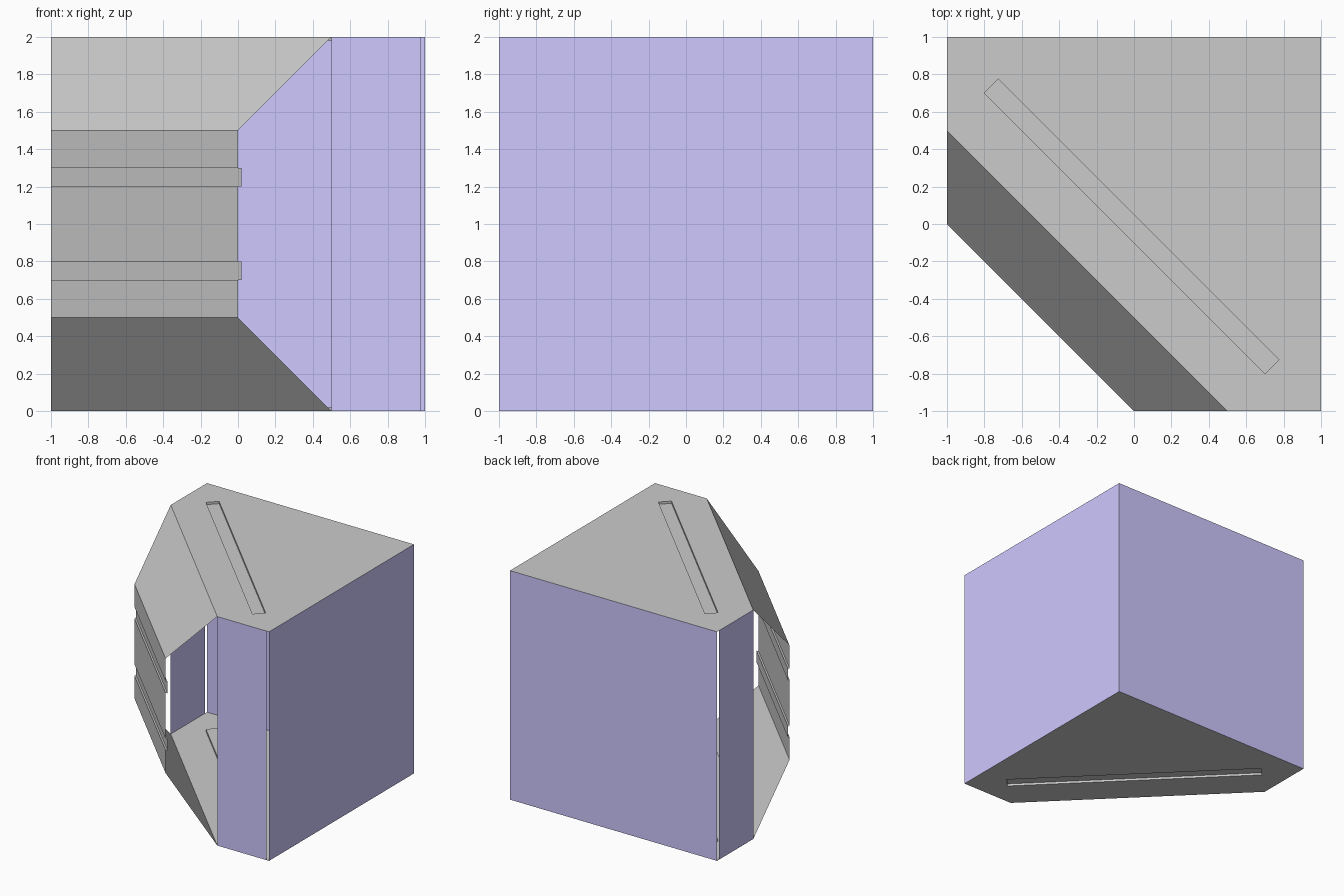
import bpy

if "Cube" in bpy.data.objects:
    bpy.data.objects.remove(bpy.data.objects["Cube"])

purple = bpy.data.materials.new("purple")
purple.diffuse_color = (0.62, 0.58, 1.0, 1)
purple.use_nodes = True
purple.node_tree.nodes["Principled BSDF"].inputs["Base Color"].default_value = purple.diffuse_color


def make(name, verts, faces, mat=None, origin_z=0.0):
    mesh = bpy.data.meshes.new(name)
    mesh.from_pydata([(x, y, z - origin_z) for x, y, z in verts], [], faces)
    ob = bpy.data.objects.new(name, mesh)
    ob.location.z = origin_z
    bpy.context.collection.objects.link(ob)
    if mat:
        mesh.materials.append(mat)
    return ob


def mirror_z(ob):
    m = ob.modifiers.new("mirror", 'MIRROR')
    m.use_axis = (False, False, True)


def wall(name, path, height=2.0):
    """Upright sheet following a plan path."""
    n = len(path)
    verts = [(x, y, z) for z in (0, height) for x, y in path]
    make(name, verts, [(i, i + 1, n + i + 1, n + i) for i in range(n - 1)], purple)


# Outer walls and the two narrow end panels, each leaving a thin gap
wall("outer_walls", [(1, -1), (1, 1), (-1, 1)])
wall("end_panel_front", [(0.5, -1), (0.975, -1)])
wall("end_panel_left", [(-1, 0.975), (-1, 0.5)])

# Diagonal front: upper half profile with a groove, mirrored downwards
profile = [(0, 1), (0, 1.2), (0.02, 1.2), (0.02, 1.3), (0, 1.3), (0, 1.5), (0.5, 2)]
n = len(profile)
verts = [(d, -1, z) for d, z in profile] + [(-1, d, z) for d, z in profile]
faces = [(i, i + 1, n + i + 1, n + i) for i in range(n - 1)]
mirror_z(make("diagonal_front", verts, faces, origin_z=1))

# Top plate with a recessed slot, mirrored to form the floor plate
rim = [(-1, 0.5), (0.5, -1), (1, -1), (1, 1), (-1, 1)]
slot = [(-0.8, 0.7), (0.7, -0.8), (0.775, -0.725), (-0.725, 0.775)]
verts = ([(x, y, 2) for x, y in rim] + [(x, y, 2) for x, y in slot]
         + [(x, y, 1.98) for x, y in slot])
faces = [(0, 1, 6, 5), (1, 2, 7, 6), (2, 3, 4, 8, 7), (4, 0, 5, 8), (9, 10, 11, 12)]
faces += [(5 + i, 5 + (i + 1) % 4, 9 + (i + 1) % 4, 9 + i) for i in range(4)]
mirror_z(make("cap_plate", verts, faces, origin_z=1))
